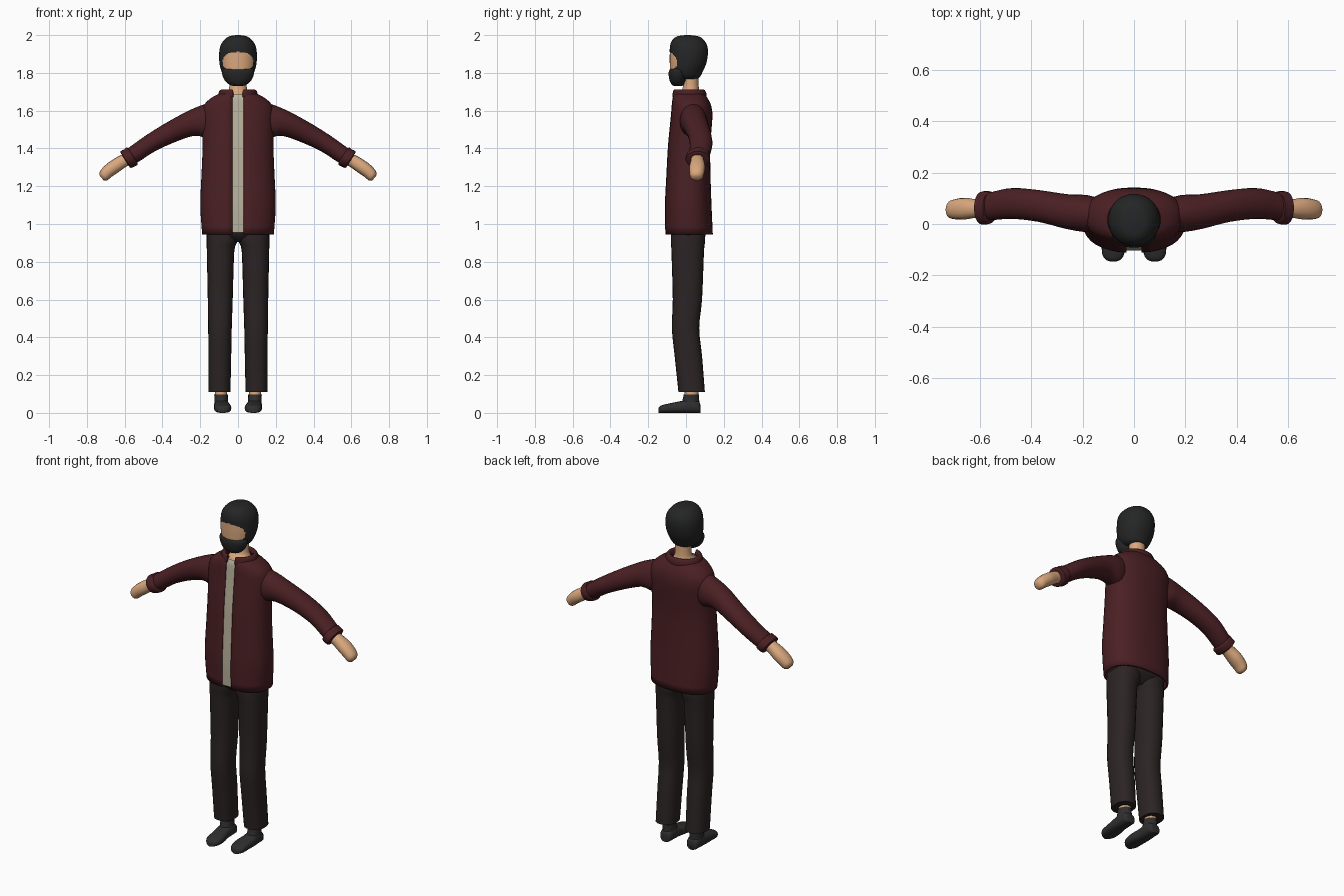
import bpy, bmesh, math
from mathutils import Vector

if "Cube" in bpy.data.objects:
    bpy.data.objects.remove(bpy.data.objects["Cube"])


def material(name, rgb):
    m = bpy.data.materials.new(name)
    m.diffuse_color = (*rgb, 1)
    m.use_nodes = True
    m.node_tree.nodes["Principled BSDF"].inputs["Base Color"].default_value = m.diffuse_color
    return m


MAROON = material("maroon cloth", (0.069, 0.014, 0.017))
TROUSER = material("dark brown cloth", (0.025, 0.0175, 0.0175))
BLACK = material("black hair", (0.018, 0.0185, 0.019))
SKIN = material("skin", (0.70, 0.39, 0.205))
CREAM = material("cream cloth", (0.49, 0.445, 0.33))
SHOE = material("charcoal shoe", (0.028, 0.028, 0.028))


def smooth_keys(keys, sub):
    """Catmull-Rom interpolation through rows of numbers."""
    out = []
    for i in range(len(keys) - 1):
        p0, p1, p2, p3 = (keys[max(0, min(len(keys) - 1, i + k))] for k in (-1, 0, 1, 2))
        for s in range(sub):
            t = s / sub
            out.append([0.5 * (2 * b + (c - a) * t + (2 * a - 5 * b + 4 * c - d) * t * t
                               + (3 * b - a - 3 * c + d) * t ** 3)
                        for a, b, c, d in zip(p0, p1, p2, p3)])
    return out + [list(keys[-1])]


def spow(v, p):
    return math.copysign(abs(v) ** p, v)


def loft(name, keys, mat, frame, n=24, sub=3, p=1.0, gap=0, strip=0, mirror=False):
    """Skin rings (cx, cy, cz, ru, rv, tilt). gap leaves an opening at the front, strip keeps only the front."""
    bm = bmesh.new()
    rings = []
    part = gap or strip
    for cx, cy, cz, ru, rv, tilt in smooth_keys(keys, sub):
        u, v = frame(tilt)
        if part:
            a0 = math.asin(min(0.9, (part / ru) ** (1 / p)))
            start, end = (a0, 2 * math.pi - a0) if gap else (-a0, a0)
            angles = [start + (end - start) * i / n for i in range(n + 1)]
        else:
            angles = [2 * math.pi * i / n for i in range(n)]
        rings.append([bm.verts.new(Vector((cx, cy, cz)) + u * ru * spow(math.sin(a), p)
                                   - v * rv * spow(math.cos(a), p)) for a in angles])
    m = len(rings[0])
    for a, b in zip(rings, rings[1:]):
        for i in range(m - 1 if part else m):
            j = (i + 1) % m
            bm.faces.new((a[i], a[j], b[j], b[i]))
    if not part:
        bm.faces.new(rings[0][::-1])
        bm.faces.new(rings[-1])
        bmesh.ops.recalc_face_normals(bm, faces=bm.faces)
    me = bpy.data.meshes.new(name)
    bm.to_mesh(me)
    bm.free()
    me.materials.append(mat)
    ob = bpy.data.objects.new(name, me)
    bpy.context.collection.objects.link(ob)
    bpy.ops.object.select_all(action='DESELECT')
    ob.select_set(True)
    bpy.context.view_layer.objects.active = ob
    bpy.ops.object.shade_smooth_by_angle(angle=math.radians(50))
    if gap:
        mod = ob.modifiers.new("thickness", 'SOLIDIFY')
        mod.thickness, mod.offset = 0.012, -1
    if mirror:
        ob.modifiers.new("mirror", 'MIRROR')
    return ob


X, Y, Z = Vector((1, 0, 0)), Vector((0, 1, 0)), Vector((0, 0, 1))


def upright(t):
    return X, Y


def forward(t):
    return X, Z


def along_arm(t):
    return Y, Vector((math.sin(math.radians(t)), 0, math.cos(math.radians(t))))


def body(rows):
    """Rows of z, half width, front y, back y."""
    return [(0, (f + b) / 2, z, w, (b - f) / 2, 0) for z, w, f, b in rows]


def limb(rows):
    """Rows of z, inner x, outer x, front y, back y."""
    return [((i + o) / 2, (f + b) / 2, z, (o - i) / 2, (b - f) / 2, 0) for z, i, o, f, b in rows]


# Jacket with an open front, and the shirt strip behind the opening
torso = [(0.945, .19, -.11, .142), (1.1, .20, -.112, .135), (1.25, .194, -.105, .13),
         (1.4, .188, -.097, .128), (1.5, .19, -.088, .135), (1.58, .192, -.08, .14),
         (1.63, .18, -.076, .132), (1.665, .145, -.072, .115), (1.69, .10, -.064, .095),
         (1.695, .07, -.05, .08)]
loft("jacket", body(torso), MAROON, upright, n=36, p=0.85, gap=0.03)
shirt = [(max(z, 0.955), w - .008, f + .008, b - .008) for z, w, f, b in torso[:8]]
shirt.append((1.685, .10, -.055, .08))
loft("shirt", body(shirt), CREAM, upright, n=8, p=0.85, strip=0.045)

# Folded collar
loft("collar", body([(1.672, .106, -.074, .108), (1.69, .104, -.074, .108), (1.708, .096, -.07, .10),
                     (1.71, .08, -.058, .088), (1.69, .07, -.045, .08)]),
     MAROON, upright, n=30, gap=0.028)

# Sleeves, cuffs and hands
loft("sleeve", [(.10, .03, 1.575, .06, .08, 10), (.18, .04, 1.54, .072, .088, 16),
                (.26, .048, 1.527, .068, .066, 25), (.37, .07, 1.478, .062, .055, 28),
                (.47, .08, 1.423, .06, .048, 30), (.54, .072, 1.375, .056, .046, 32),
                (.58, .064, 1.35, .052, .044, 32)],
     MAROON, along_arm, p=0.95, mirror=True)
loft("cuff", [(.555, .066, 1.362, .05, .043, 32), (.56, .065, 1.36, .062, .054, 32),
              (.575, .063, 1.35, .065, .053, 32), (.595, .062, 1.341, .063, .052, 32),
              (.598, .062, 1.339, .045, .04, 32)],
     MAROON, along_arm, sub=2, mirror=True)
loft("hand", [(.56, .06, 1.355, .033, .032, 32), (.61, .06, 1.332, .035, .034, 32),
              (.655, .06, 1.303, .042, .036, 34), (.69, .058, 1.277, .04, .034, 36),
              (.712, .056, 1.254, .034, .03, 40), (.722, .055, 1.244, .018, .016, 40)],
     SKIN, along_arm, n=16, p=0.9, mirror=True)

# Trousers
loft("trouser_leg", limb([(1.0, -.005, .16, -.075, .10), (.94, -.004, .166, -.08, .102),
                          (.90, .006, .166, -.08, .10), (.85, .02, .165, -.077, .095),
                          (.6, .028, .16, -.07, .085), (.45, .033, .158, -.075, .07),
                          (.3, .036, .156, -.06, .085), (.11, .04, .156, -.04, .10)]),
     TROUSER, upright, p=0.85, mirror=True)
loft("trouser_hips", body([(.905, .06, -.04, .06), (.93, .15, -.07, .09), (.96, .175, -.085, .112),
                           (1.0, .175, -.085, .112)]),
     TROUSER, upright, p=0.85)

# Ankles and shoes
loft("ankle", limb([(.07, .058, .122, -.008, .064), (.13, .058, .122, -.006, .066)]),
     SKIN, upright, n=16, mirror=True)
loft("shoe_upper", limb([(.03, .05, .126, -.03, .072), (.07, .053, .125, -.018, .07),
                         (.097, .054, .126, -.012, .07)]),
     SHOE, upright, n=16, mirror=True)
shoe = [(.076, .02, .04), (.068, .034, .06), (.03, .039, .075), (-.02, .041, .064),
        (-.07, .045, .054), (-.115, .043, .044), (-.138, .03, .036), (-.146, .012, .024)]
loft("shoe", [(.087 - (0.006 if y < -.05 else 0), y, h / 2, w, h / 2, 0) for y, w, h in shoe],
     SHOE, forward, n=20, p=0.75, mirror=True)

# Neck
loft("neck", body([(1.64, .075, -.05, .08), (1.685, .062, -.042, .075), (1.715, .047, -.018, .068),
                   (1.80, .045, -.015, .065)]),
     SKIN, upright)

# Head: one mass of hair, with the face picked out on the front
head = loft("head", body([(1.768, .05, -.04, .06), (1.78, .07, -.065, .075), (1.81, .088, -.083, .09),
                          (1.85, .098, -.086, .107), (1.90, .1, -.086, .116), (1.94, .094, -.085, .113),
                          (1.97, .077, -.075, .098), (1.992, .05, -.05, .07), (2.0, .012, -.005, .025)]),
            BLACK, upright, n=80, sub=10, p=0.95)
head.data.materials.append(SKIN)
for f in head.data.polygons:
    c = f.center
    if c.y < 0 and abs(c.x / .08) ** 2.6 + abs((c.z - 1.858) / .053) ** 2.6 < 1:
        f.material_index = 1

# Beard
loft("beard", body([(1.73, .015, -.055, -.025), (1.735, .04, -.072, -.012), (1.755, .066, -.085, 0),
                    (1.78, .08, -.091, .01), (1.80, .085, -.092, .01), (1.815, .085, -.088, .01),
                    (1.825, .075, -.075, 0)]),
     BLACK, upright, n=32)
